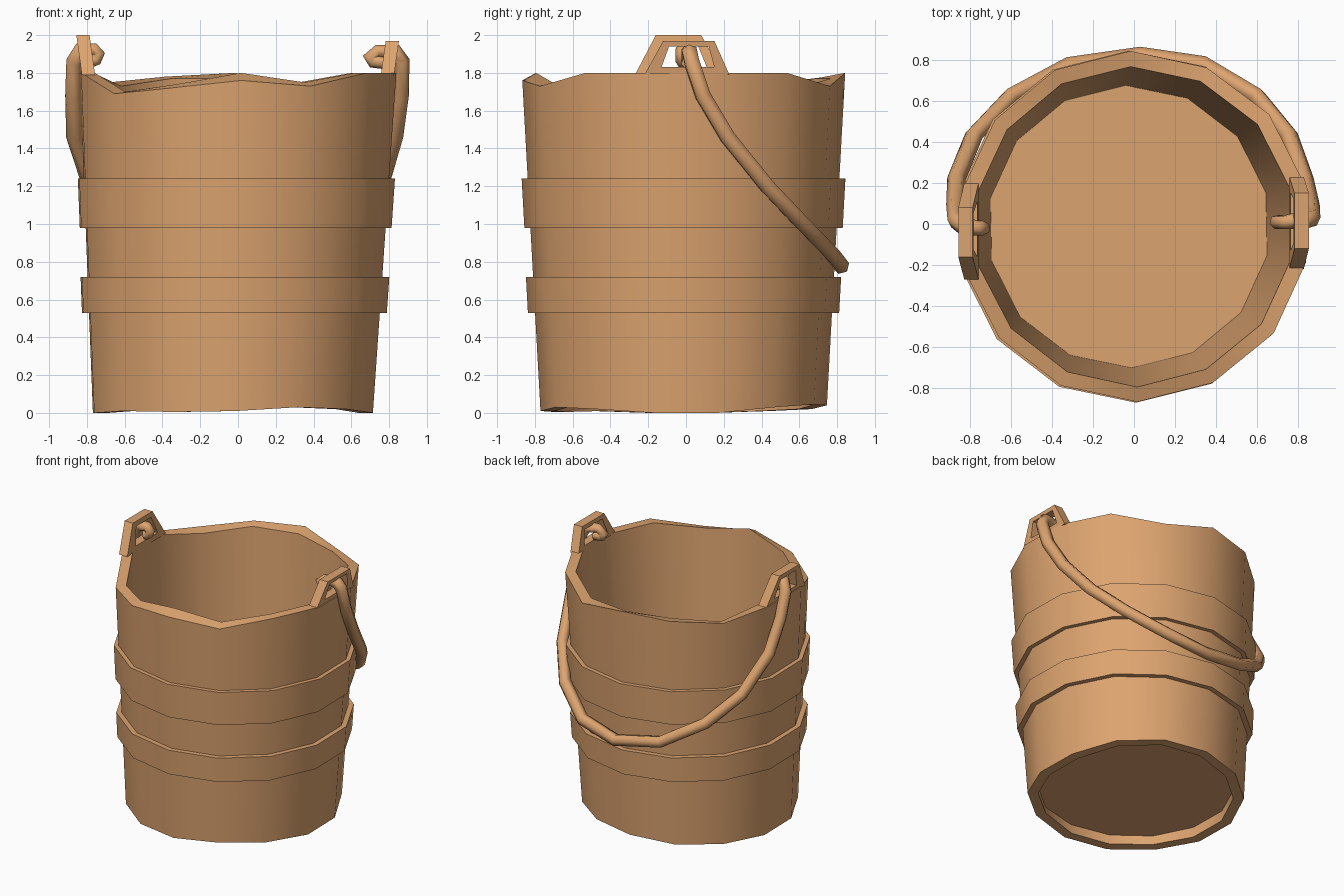
import bpy, bmesh
from math import sin, cos, pi, radians

if "Cube" in bpy.data.objects:
    bpy.data.objects.remove(bpy.data.objects["Cube"])

N = 14
wood = bpy.data.materials.new("wood")
wood.diffuse_color = (0.72, 0.37, 0.16, 1)
wood.use_nodes = True
wood.node_tree.nodes["Principled BSDF"].inputs["Base Color"].default_value = wood.diffuse_color


def add_mesh(name, bm):
    bmesh.ops.recalc_face_normals(bm, faces=bm.faces)
    me = bpy.data.meshes.new(name)
    bm.to_mesh(me)
    bm.free()
    ob = bpy.data.objects.new(name, me)
    bpy.context.collection.objects.link(ob)
    me.materials.append(wood)
    bpy.ops.object.select_all(action='DESELECT')
    bpy.context.view_layer.objects.active = ob
    ob.select_set(True)
    bpy.ops.object.shade_smooth_by_angle(angle=radians(35))
    return ob


def wall_radius(z):
    return 0.757 + 0.055 * z


def ring(heights, offset):
    """Loop of N points following the tapered wall, pushed out by offset."""
    if not isinstance(heights, (list, tuple)):
        heights = [heights] * N
    pts = []
    for k, z in enumerate(heights):
        a = -pi / 2 + 0.02 + 2 * pi * k / N
        r = wall_radius(z) + offset
        pts.append((r * cos(a) - 0.027 * (1 - z / 1.8), r * sin(a) - 0.013, z))
    return pts


def loft(name, loops, closed=True):
    bm = bmesh.new()
    vs = [[bm.verts.new(p) for p in loop] for loop in loops]
    n = len(vs[0])
    for i in range(len(vs) if closed else len(vs) - 1):
        a, b = vs[i], vs[(i + 1) % len(vs)]
        for j in range(n):
            bm.faces.new((a[j], a[(j + 1) % n], b[(j + 1) % n], b[j]))
    if not closed:
        bm.faces.new(vs[0])
        bm.faces.new(vs[-1])
    return add_mesh(name, bm)


# Tapered wall with uneven rim and foot
rim_out = [1.76, 1.73, 1.80, 1.80, 1.80, 1.80, 1.73, 1.80, 1.78, 1.75, 1.80, 1.80, 1.69, 1.72]
rim_in = [1.80, 1.75, 1.80, 1.80, 1.80, 1.80, 1.75, 1.77, 1.77, 1.73, 1.80, 1.80, 1.70, 1.74]
foot = [.01, .03, .02, 0, 0, .03, .045, .04, .02, .01, 0, 0, .01, .005]
loft("bucket_wall", [ring(foot, 0), ring(rim_out, 0), ring(rim_in, -0.075), ring(foot, -0.075)])

# Floor, slightly raised above the foot
loft("bucket_floor", [ring(0.08, -0.07), ring(0.11, -0.07)], closed=False)

# Two hoops
for name, lo, hi, out in (("upper_hoop", 0.98, 1.24, 0.032), ("lower_hoop", 0.53, 0.72, 0.038)):
    loft(name, [ring(lo, -0.02), ring(lo, out), ring(hi, out), ring(hi, -0.02)])


# Trapezoid handle lugs with a hole
def lug(name, side, outer, hole):
    def layer(pts, inset):
        return [(side * (0.828 - inset + 0.14 * (z - 1.8)), y, z) for y, z in pts]
    loft(name, [layer(outer, 0), layer(outer, 0.07), layer(hole, 0.07), layer(hole, 0)])


lug("right_lug", 1,
    [(-.22, 1.79), (.23, 1.79), (.15, 1.97), (-.12, 1.97)],
    [(-.13, 1.83), (.15, 1.83), (.12, 1.94), (-.09, 1.94)])
lug("left_lug", -1,
    [(-.27, 1.79), (.20, 1.79), (.08, 2.0), (-.16, 2.0)],
    [(-.16, 1.83), (.11, 1.83), (.055, 1.965), (-.125, 1.965)])

# Bail handle hanging behind, hooked through both lugs
path = [(-.78, -.02, 1.86), (-.75, -.02, 1.87), (-.735, -.02, 1.90), (-.76, -.02, 1.925),
        (-.83, -.01, 1.92), (-.865, .02, 1.86), (-.87, .09, 1.68), (-.865, .22, 1.46),
        (-.78, .43, 1.20), (-.60, .62, 1.00), (-.32, .77, 0.84), (.03, .82, 0.78),
        (.34, .775, 0.84), (.60, .62, 1.00), (.755, .43, 1.20), (.83, .22, 1.46),
        (.86, .09, 1.68), (.865, .03, 1.86), (.83, .02, 1.91), (.74, .01, 1.915),
        (.695, .01, 1.885), (.715, .01, 1.86), (.77, .01, 1.855)]
cu = bpy.data.curves.new("bail_handle", 'CURVE')
cu.dimensions = '3D'
cu.bevel_depth = 0.045
cu.bevel_resolution = 1
cu.use_fill_caps = True
sp = cu.splines.new('POLY')
sp.points.add(len(path) - 1)
for i, (pt, co) in enumerate(zip(sp.points, path)):
    pt.co = (*co, 1)
    pt.radius = 0.8 if i < 4 or i > len(path) - 5 else 1.0
sp.use_smooth = True
cu.materials.append(wood)
bpy.context.collection.objects.link(bpy.data.objects.new("bail_handle", cu))
